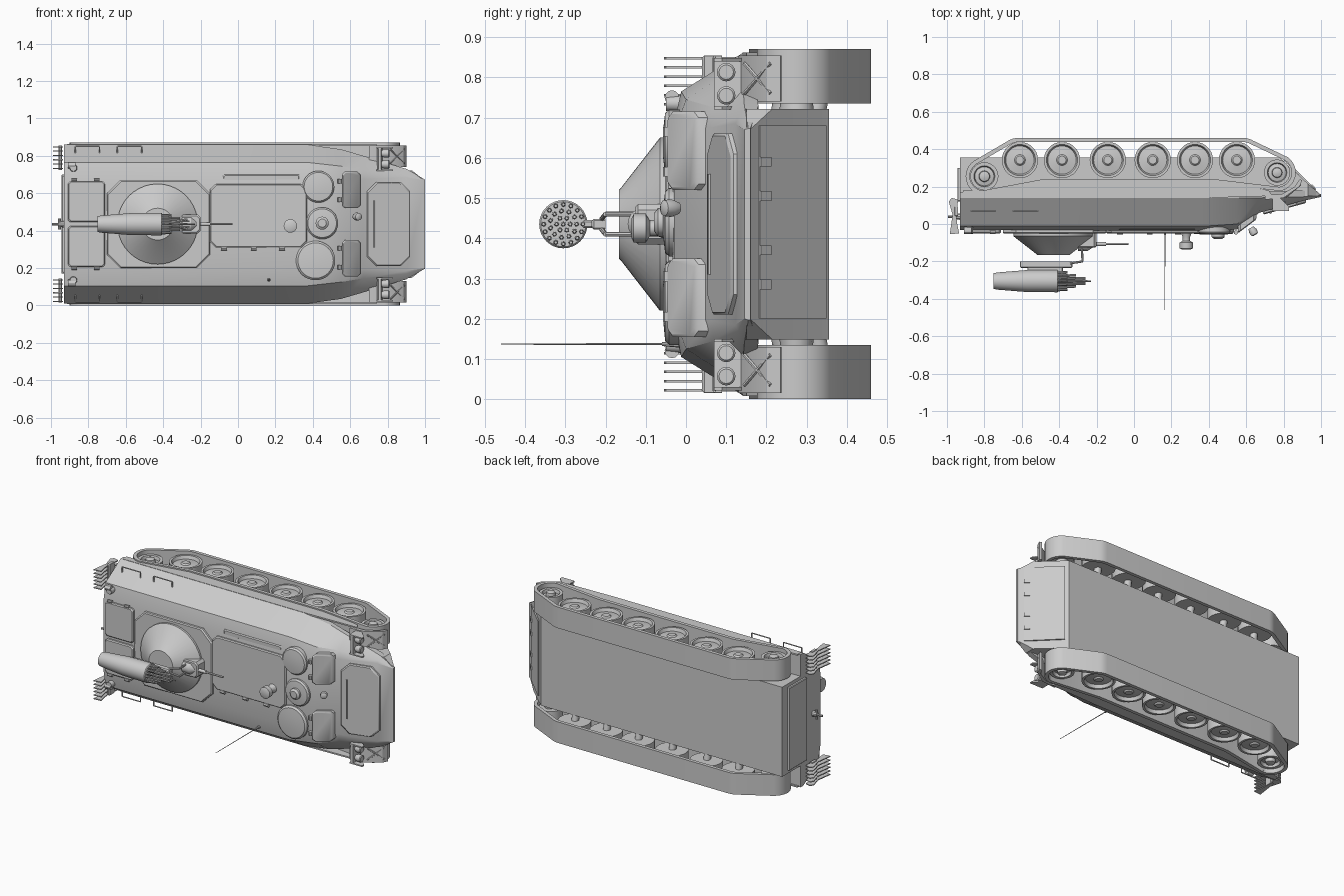
import bpy, bmesh, math
from mathutils import Vector, Matrix

if "Cube" in bpy.data.objects:
    bpy.data.objects.remove(bpy.data.objects["Cube"])

MID = 0.435  # centre line of the vehicle, which lies on its side (roof faces -y)
grey = bpy.data.materials.new("plain_grey")
grey.diffuse_color = (0.6, 0.6, 0.6, 1)
grey.use_nodes = True
grey.node_tree.nodes["Principled BSDF"].inputs["Base Color"].default_value = grey.diffuse_color


def finish(name, bm):
    bmesh.ops.recalc_face_normals(bm, faces=bm.faces)
    me = bpy.data.meshes.new(name)
    bm.to_mesh(me)
    bm.free()
    me.materials.append(grey)
    ob = bpy.data.objects.new(name, me)
    bpy.context.collection.objects.link(ob)
    return ob


def loft(name, rings):
    bm = bmesh.new()
    vs = [[bm.verts.new(p) for p in r] for r in rings]
    n = len(vs[0])
    for a, b in zip(vs, vs[1:]):
        for i in range(n):
            bm.faces.new((a[i], a[(i + 1) % n], b[(i + 1) % n], b[i]))
    bm.faces.new(vs[0])
    bm.faces.new(vs[-1])
    return finish(name, bm)


def side_prism(name, pts, z0, z1):
    return loft(name, [[(x, y, z) for x, y in pts] for z in (z0, z1)])


def plate(name, x0, x1, z0, z1, y0, y1, c=0.02, slope=0.0, inset=0.006):
    """Roof plate with cut corners; slope tilts it along x."""
    def ring(d, y):
        a, b, e, f = x0 + d, x1 - d, z0 + d, z1 - d
        pts = [(a + c, e), (b - c, e), (b, e + c), (b, f - c), (b - c, f),
               (a + c, f), (a, f - c), (a, e + c)]
        return [(x, y + slope * (x - x0), z) for x, z in pts]
    return loft(name, [ring(0, y0), ring(0, y1 + inset), ring(inset, y1)])


def rods(name, segs, n=10):
    """Segments are (start, end, radius, end radius)."""
    bm = bmesh.new()
    for p, q, r1, r2 in segs:
        p, q = Vector(p), Vector(q)
        d = q - p
        m = Matrix.Translation((p + q) / 2) @ d.to_track_quat('Z', 'Y').to_matrix().to_4x4()
        bmesh.ops.create_cone(bm, cap_ends=True, segments=n, radius1=r1, radius2=r2,
                              depth=d.length, matrix=m)
    return finish(name, bm)


def turned(name, prof, origin, axis, n=32):
    """Profile of (distance along axis, radius) turned about the axis."""
    rot = Vector(axis).to_track_quat('Z', 'Y').to_matrix()
    o = Vector(origin)
    return loft(name, [[o + rot @ Vector((r * math.cos(2 * math.pi * i / n),
                                          r * math.sin(2 * math.pi * i / n), h))
                        for i in range(n)] for h, r in prof])


# Upper hull: station x, then (y, half width) down to the fender
stations = [
    (-.93, (-.032, .23), (-.012, .33), (.14, .425), (.17, .425)),
    (.37, (-.035, .23), (-.012, .33), (.14, .425), (.17, .425)),
    (.55, (-.03, .23), (.0, .31), (.14, .40), (.17, .40)),
    (.67, (.06, .24), (.07, .29), (.14, .365), (.17, .365)),
    (.90, (.123, .25), (.13, .265), (.145, .295), (.18, .295)),
    (1.0, (.145, .235), (.148, .236), (.155, .238), (.16, .238))]
loft("upper_hull", [[(x, y, MID + w) for y, w in ps] + [(x, y, MID - w) for y, w in reversed(ps)]
                    for x, *ps in stations])

# Lower hull
loft("lower_hull", [[(x, y, MID + s * w) for y, s in ((t, 1), (b, 1), (b, -1), (t, -1))]
                    for x, t, b, w in ((-.93, .1, .355, .287), (.78, .13, .355, .287),
                                       (.93, .15, .215, .287), (.995, .15, .16, .236))])
plate("rear_step", -.945, -.925, .17, .70, .30, .12, .004)
nose = [(.965, .178), (.80, .343), (.806, .349), (.971, .184)]
side_prism("lower_front_panel", nose, .20, .68)
for z in (.285, .37, .505, .59):
    side_prism("front_panel_hook", [(.96, .175), (.94, .20), (.952, .212), (.975, .187)], z - .012, z + .012)

wheel_x = (-.61, -.385, -.14, .10, .326, .55)


def arc(cx, cy, r, a0, a1, n=10):
    return [(cx + r * math.cos(math.radians(a0 + (a1 - a0) * i / n)),
             cy + r * math.sin(math.radians(a0 + (a1 - a0) * i / n))) for i in range(n + 1)]


def track_path(t):
    """Closed loop, pulled in by the thickness t."""
    return (arc(.765, .275, .10 - t, -80, 55) + arc(.585, .36, .10 - t, 58, 90, 4)
            + arc(-.62, .36, .10 - t, 90, 122, 4) + arc(-.80, .255, .10 - t, 125, 260)
            + [(-.5, .215 + t), (.45, .215 + t)])


for s, side in ((1, "left"), (-1, "right")):
    def Z(w):
        return MID + s * w
    # Track band
    out, inn = track_path(0), track_path(.022)
    loop = [[(x, y, Z(w)) for x, y in p] for p, w in ((out, .30), (out, .435), (inn, .435), (inn, .30))]
    bm = bmesh.new()
    vs = [[bm.verts.new(p) for p in r] for r in loop]
    n = len(out)
    for k in range(4):
        a, b = vs[k], vs[(k + 1) % 4]
        for i in range(n):
            bm.faces.new((a[i], a[(i + 1) % n], b[(i + 1) % n], b[i]))
    finish(side + "_track", bm)
    # Road wheels, idler, sprocket and their axles
    dish = [(-.045, .085), (-.045, .10), (.045, .10), (.045, .086), (.025, .078), (.032, .03), (.04, .022)]
    for x in wheel_x:
        turned(side + "_road_wheel", [(h, r * .97) for h, r in dish], (x, .342, Z(.37)), (0, 0, s), 28)
    for x, y, r in ((-.80, .255, .075), (.765, .275, .07)):
        turned(side + "_end_wheel", [(-.05, r), (.04, r), (.04, r * .75), (.02, r * .68), (.025, r * .4),
                                     (.045, r * .36), (.05, r * .15)], (x, y, Z(.37)), (0, 0, s), 24)
    rods(side + "_axles", [((x, .32, Z(.27)), (x, .34, Z(.34)), .026, .02) for x in wheel_x]
         + [((x, y, Z(.27)), (x, y, Z(.34)), .045, .035) for x, y in ((-.80, .255), (.765, .275))], 14)
    # Side skirt over the track
    side_prism(side + "_skirt", [(-.915, .14), (.40, .14), (.74, .15), (.72, .18), (.45, .232),
                                 (-.52, .232), (-.78, .18), (-.915, .18)], Z(.418), Z(.427))
    # Front mud flap with raised edge
    side_prism(side + "_mud_flap", [(.70, .13), (.80, .14), (.885, .20), (.90, .235), (.885, .238),
                                    (.86, .20), (.79, .16), (.70, .155)], Z(.305), Z(.42))
    for a, b in ((.325, .40), (.40, .325)):
        rods(side + "_flap_rib", [((.815, .145, Z(a)), (.89, .21, Z(b)), .005, .005)], 6)
    # Headlights and guard
    for w in (.32, .378):
        turned(side + "_headlight", [(-.03, .012), (-.01, .022), (.015, .023), (.02, .018)],
               (.79, .10, Z(w)), (1, 0, 0), 16)
    side_prism(side + "_lamp_bracket", [(.75, .07), (.765, .07), (.775, .15), (.74, .15)], Z(.285), Z(.41))
    for w in (.285, .405):
        side_prism(side + "_lamp_guard", [(.74, .07), (.83, .07), (.83, .09), (.77, .15), (.74, .15)],
                   Z(w), Z(w + .008))
    # Rear louvred water deflector
    fan = [(-.985, -.055), (-.935, -.05), (-.945, .0), (-.95, .05), (-.94, .13), (-.975, .14),
           (-.99, .12), (-.97, .05)]
    for k in range(6):
        side_prism(side + "_deflector_blade", fan, Z(.295 + .023 * k), Z(.301 + .023 * k))
    plate(side + "_deflector_bar", -.96, -.94, min(Z(.29), Z(.42)), max(Z(.29), Z(.42)), .09, .04, .002)
    rods(side + "_tail_lamp", [((-.88, -.05, Z(.30)), (-.88, .0, Z(.30)), .018, .022),
                               ((-.91, -.035, Z(.315)), (-.87, -.035, Z(.315)), .018, .018)], 12)
    # Rear roof hatch
    a, b = sorted((Z(.01), Z(.23)))
    plate(side + "_rear_hatch", -.91, -.71, a, b, -.02, -.05, .012)
    rods(side + "_rear_hatch_hinges", [((x, -.045, Z(.236)), (x + .03, -.045, Z(.236)), .009, .009)
                                       for x in (-.89, -.77)], 8)
    # Grab handles along the sloped side
    for x in (-.87, -.645):
        p = [(x, .07, Z(.38)), (x, .07, Z(.415)), (x + .13, .07, Z(.415)), (x + .13, .07, Z(.38))]
        rods(side + "_grab_handle", [(u, v, .004, .004) for u, v in zip(p, p[1:])], 6)
    # Sloped crew hatch
    a, b = sorted((Z(.085), Z(.28)))
    plate(side + "_crew_hatch", .555, .655, a, b, -.01, -.05, .015, .75)
    rods(side + "_crew_hatch_hinges", [((.545, -.045, Z(w - .012)), (.545, -.045, Z(w + .012)), .012, .012)
                                       for w in (.13, .23)], 8)

# Roof hatches
plate("turret_base", -.70, -.15, .20, .67, -.02, -.052, .07)
plate("troop_hatch", -.15, .37, .31, .65, -.02, -.05, .03)
plate("engine_panel", -.08, .33, .665, .70, -.015, -.033, .004)
rods("troop_hatch_hinges", [((x, -.045, .305), (x + .03, -.045, .305), .012, .012)
                            for x in (-.09, .07, .22)], 8)
for name, x, z, r in (("commander_hatch", .43, .635, .085), ("sight_hatch", .45, .44, .085),
                      ("driver_hatch", .415, .24, .105)):
    turned(name, [(0, r), (.03, r), (.04, r * .9), (.045, r * .4)], (x, -.012, z), (0, -1, 0))
turned("sight_cap", [(0, .035), (.02, .035), (.03, .022)], (.45, -.05, .44), (0, -1, 0), 20)
plate("glacis_panel", .69, .92, .21, .66, .08, .05, .05, .27)
rods("glacis_panel_bar", [((.73, .058, .31), (.73, .058, .56), .005, .005)], 6)
turned("periscope", [(0, .03), (.025, .02), (.045, .02), (.055, .036), (.085, .036), (.09, .025)],
       (.28, -.045, .425), (0, -1, 0), 20)
turned("roof_lamp", [(0, .015), (.02, .022), (.04, .02), (.045, .01)], (.625, -.02, .475), (.6, -1, 0), 16)

# Turret cone with cupola and gun
turned("turret", [(0, .215), (.015, .215), (.112, .09), (.117, .085)], (-.43, -.05, MID), (0, -1, 0), 40)
plate("gun_mount", -.33, -.20, .385, .485, -.05, -.125, .015)
turned("mantlet", [(0, .04), (.05, .04), (.08, .02)], (-.30, -.105, MID), (1, 0, 0), 20)
rods("gun_barrel", [((-.28, -.107, MID), (-.15, -.107, MID), .012, .01),
                    ((-.15, -.107, MID), (-.03, -.107, MID), .006, .006)], 12)

# Launcher cradle and pod
plate("pod_cradle", -.61, -.33, .422, .448, -.20, -.235, .004)
plate("pod_saddle", -.57, -.38, .425, .445, -.23, -.26, .004)
rods("pod_struts", [((-.34, -.21, MID + w / 2), (-.275, -.2, MID + w), .006, .006) for w in (.025, -.025)]
     + [((-.275, -.2, MID + w), (-.28, -.11, MID + w), .006, .006) for w in (.025, -.025)], 8)
turned("rocket_pod", [(0, .042), (.02, .046), (.18, .059), (.34, .06), (.345, .056)],
       (-.75, -.305, MID), (1, 0, 0), 32)
tubes = [(0, 0, .17)]
for count, r, length in ((6, .017, .14), (11, .033, .09), (16, .049, .045)):
    tubes += [(r * math.cos(2 * math.pi * k / count), r * math.sin(2 * math.pi * k / count), length)
              for k in range(count)]
rods("rockets", [((-.42, -.305 + a, MID + b), (-.40 + h, -.305 + a, MID + b), .0065, .004)
                 for a, b, h in tubes], 8)

# Antenna, towing hook, front hook
rods("antenna", [((.165, .02, .137), (.165, -.06, .137), .012, .005),
                 ((.165, -.06, .137), (.165, -.46, .137), .0025, .0015)], 8)
rods("tow_hook", [((-.92, .04, MID), (-.96, .04, MID), .02, .014), ((-.96, .04, MID), (-.995, .04, MID), .007, .007),
                  ((-.955, .04, .405), (-.955, .04, .465), .008, .008)], 10)

bpy.ops.object.select_all(action='SELECT')
bpy.context.view_layer.objects.active = bpy.data.objects["upper_hull"]
bpy.ops.object.shade_smooth_by_angle(angle=math.radians(30))
